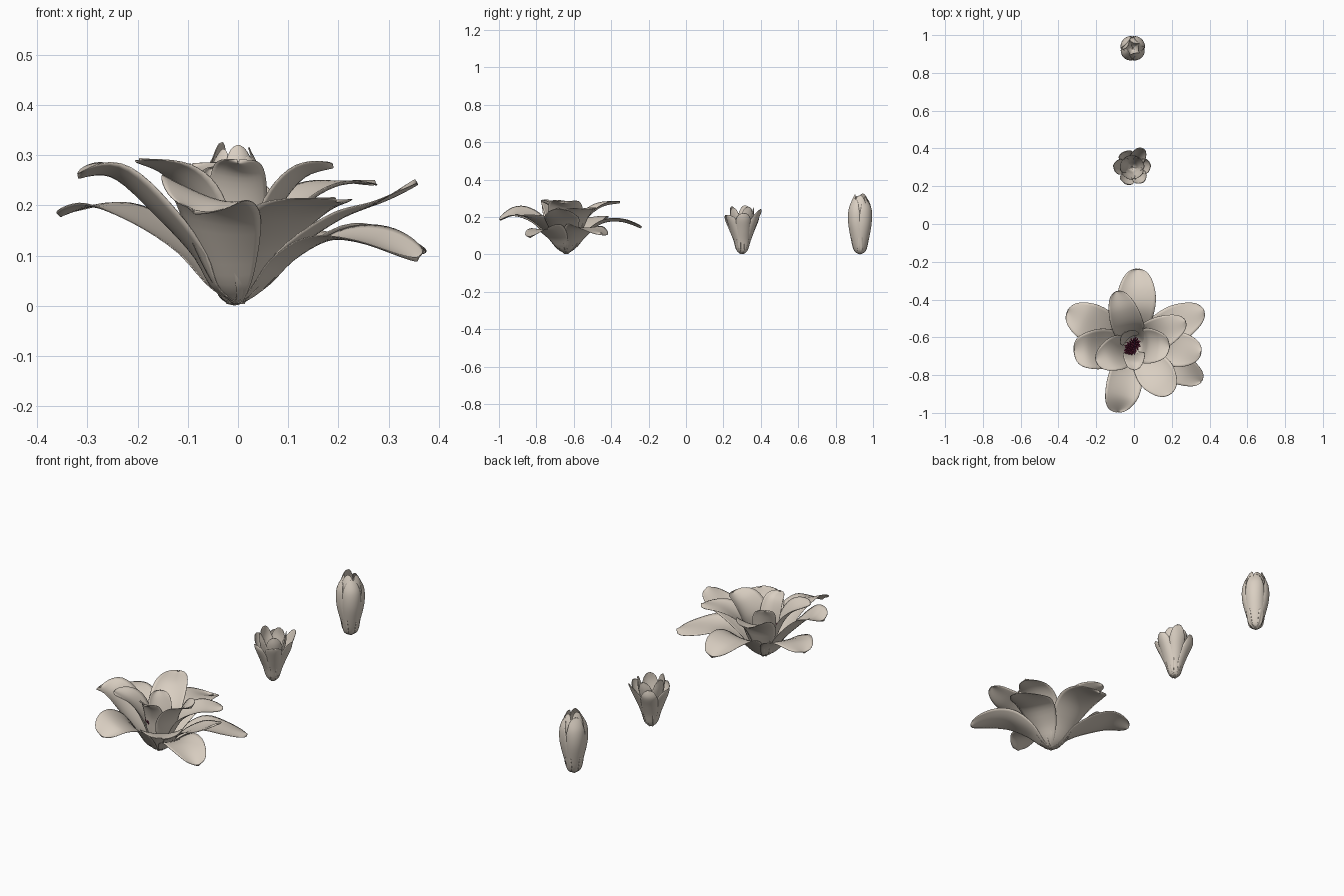
import bpy, bmesh, math, random
from mathutils import Vector, Matrix

if "Cube" in bpy.data.objects:
    bpy.data.objects.remove(bpy.data.objects["Cube"])

random.seed(4)


def material(name, rgb):
    m = bpy.data.materials.new(name)
    m.diffuse_color = (*rgb, 1)
    m.use_nodes = True
    m.node_tree.nodes["Principled BSDF"].inputs["Base Color"].default_value = m.diffuse_color
    return m


CREAM = material("cream petal", (0.70, 0.625, 0.54))
WINE = material("wine stamen", (0.13, 0.013, 0.045))


def spline(pts, t):
    """Smooth interpolation through (r, z) points, t in 0..1."""
    n = len(pts) - 1
    i = min(int(t * n), n - 1)
    f = t * n - i
    p = [Vector(pts[max(0, min(n, i + k))]) for k in (-1, 0, 1, 2)]
    return 0.5 * (2 * p[1] + (p[2] - p[0]) * f
                  + (2 * p[0] - 5 * p[1] + 4 * p[2] - p[3]) * f * f
                  + (3 * p[1] - p[0] - 3 * p[2] + p[3]) * f ** 3)


def petal(name, centre, angle, spine, half_w, r_base=0.08, r_tip=0.3,
          wave=0.0, peak=1.45, twist=0.0):
    """Curved petal: spine in (radius, height), cupped cross-section."""
    nu, nv = 28, 12
    a = math.radians(angle)
    out = Vector((math.cos(a), math.sin(a), 0))
    side = Vector((-math.sin(a), math.cos(a), 0))
    phase = random.uniform(0, 6.28)
    bm = bmesh.new()
    rows = []
    for i in range(nu + 1):
        u = math.sin(i / nu * math.pi / 2)       # denser rows at the tip
        p = spline(spine, u)
        d = (spline(spine, min(1, u + 0.02)) - spline(spine, max(0, u - 0.02))).normalized()
        nrm = out * -d.y + Vector((0, 0, d.x))
        w = half_w * max(0, math.sin(math.pi * u ** peak)) ** 0.58
        w = max(w, 0.012 * (1 - u) + 0.002)
        s = u * u * (3 - 2 * u)
        R = r_base + (r_tip - r_base) * s
        row = []
        for j in range(nv + 1):
            v = 2 * j / nv - 1
            q = v * w / R
            co = out * p.x + Vector((0, 0, p.y)) + side * (R * math.sin(q))
            co += nrm * (R * (1 - math.cos(q))
                         + wave * s * v * math.sin(4.5 * u + 1.5 * v + phase)
                         + twist * s * v * min(1, w / half_w))
            row.append(bm.verts.new(co + Vector((*centre, 0))))
        rows.append(row)
    for i in range(nu):
        for j in range(nv):
            bm.faces.new((rows[i][j], rows[i + 1][j], rows[i + 1][j + 1], rows[i][j + 1]))
    bmesh.ops.recalc_face_normals(bm, faces=bm.faces)
    me = bpy.data.meshes.new(name)
    bm.to_mesh(me)
    bm.free()
    me.polygons.foreach_set("use_smooth", [True] * len(me.polygons))
    me.materials.append(CREAM)
    ob = bpy.data.objects.new(name, me)
    bpy.context.collection.objects.link(ob)
    sol = ob.modifiers.new("thickness", 'SOLIDIFY')
    sol.thickness = 0.002
    sol.offset = 0
    return ob


# --- open bloom ---
BLOOM = (0.0, -0.64)
START = [(0.0, 0.004), (0.05, 0.035)]
outer = [  # angle, half width, tip cup radius, twist, spine after the base
    (87, 0.105, 0.40, 0.0, [(.11, .11), (.2, .17), (.3, .175), (.40, .14)]),
    (153, 0.105, 0.50, 0.0, [(.11, .105), (.2, .165), (.3, .20), (.395, .18)]),
    (187, 0.11, 0.30, 0.0, [(.09, .10), (.16, .175), (.25, .255), (.32, .255)]),
    (256, 0.097, 0.25, -0.03, [(.11, .11), (.18, .185), (.28, .22), (.365, .185)]),
    (-53, 0.105, 0.22, 0.0, [(.10, .11), (.17, .165), (.24, .195), (.325, .21)]),
    (-28, 0.085, 0.40, 0.015, [(.11, .09), (.2, .13), (.3, .125), (.405, .09)]),
    (-6, 0.095, 0.30, 0.0, [(.10, .10), (.2, .17), (.28, .205), (.355, .25)]),
    (27, 0.10, 0.40, -0.01, [(.11, .09), (.2, .14), (.3, .135), (.415, .115)]),
]
for ang, w, rt, tw, pts in outer:
    petal("bloom_outer_petal", BLOOM, ang, START + pts, w, 0.09, rt, 0.012, 1.75, tw)

inner = [
    (25, 0.09, 0.25, [(.07, .11), (.12, .19), (.2, .24), (.30, .25)]),
    (108, 0.09, 0.18, [(.07, .11), (.11, .19), (.2, .255), (.30, .275)]),
    (206, 0.095, 0.25, [(.06, .11), (.10, .20), (.15, .26), (.22, .29)]),
    (-4, 0.10, 0.20, [(.06, .11), (.08, .19), (.13, .255), (.19, .275)]),
    (270, 0.062, 0.10, [(.05, .11), (.06, .19), (.09, .26), (.135, .285)]),
    (125, 0.062, 0.08, [(.045, .11), (.055, .18), (.07, .24), (.085, .275)]),
]
START_IN = [(0.0, 0.008), (0.04, 0.04)]
for ang, w, rt, pts in inner:
    petal("bloom_inner_petal", BLOOM, ang, START_IN + pts, w, 0.07, rt, 0.010, 1.6)

# --- stamens: central column with many fine club-shaped rods ---
bm = bmesh.new()


def rod(p0, p1, r0, r1):
    d = p1 - p0
    m = Matrix.Translation((p0 + p1) / 2) @ d.to_track_quat('Z', 'Y').to_matrix().to_4x4()
    bmesh.ops.create_cone(bm, cap_ends=True, segments=6, radius1=r0, radius2=r1,
                          depth=d.length, matrix=m)


base = Vector((0, BLOOM[1], 0.0))
rod(base + Vector((0, 0, .03)), base + Vector((-.008, -.008, .18)), .012, .007)
for k in range(56):
    a = k * 2.39996
    f = math.sqrt((k + 0.5) / 56)
    x, y = math.cos(a) * .040 * f, math.sin(a) * .050 * f
    tip = Vector((x + .35 * y - .01, y - .01, .22 - .06 * f + random.uniform(-.01, .01)))
    foot = Vector((math.cos(a) * .012, math.sin(a) * .012, .08))
    rod(base + foot, base + tip, .002, .0048)
me = bpy.data.meshes.new("stamens")
bm.to_mesh(me)
bm.free()
me.materials.append(WINE)
bpy.context.collection.objects.link(bpy.data.objects.new("stamens", me))

# --- half-open flower ---
HALF = (-0.01, 0.30)
for ang, tr, tz in ((5, .10, .22), (-52, .10, .21), (-112, .095, .21),
                    (178, .10, .22), (118, .09, .225), (60, .113, .242)):
    petal("half_open_outer_petal", HALF, ang,
          [(0, .003), (.026, .02), (.045, .075), (.068, .13), (.092, .185), (tr, tz)],
          0.046, 0.042, 0.055, 0.004, 1.7)
for ang, tz in ((30, .255), (95, .25), (165, .262), (240, .257), (310, .25)):
    petal("half_open_inner_petal", HALF, ang,
          [(0, .006), (.020, .03), (.033, .09), (.050, .15), (.062, .21), (.062, tz)],
          0.043, 0.04, 0.055, 0.003, 1.6)

# --- closed bud ---
BUD = (-0.007, 0.93)
for ang, tz in ((-47, .298), (45, .29), (137, .302), (225, .292)):
    petal("bud_outer_petal", BUD, ang,
          [(0, .002), (.026, .02), (.049, .09), (.066, .17), (.064, .24), (.040, tz)],
          0.060, 0.048, 0.054, 0.002, 1.2)
for ang, tz in ((0, .315), (72, .31), (150, .325), (215, .312), (285, .32)):
    petal("bud_inner_petal", BUD, ang,
          [(0, .006), (.022, .03), (.042, .10), (.057, .18), (.053, .26), (.028, tz)],
          0.045, 0.045, 0.045, 0.002, 1.3)
